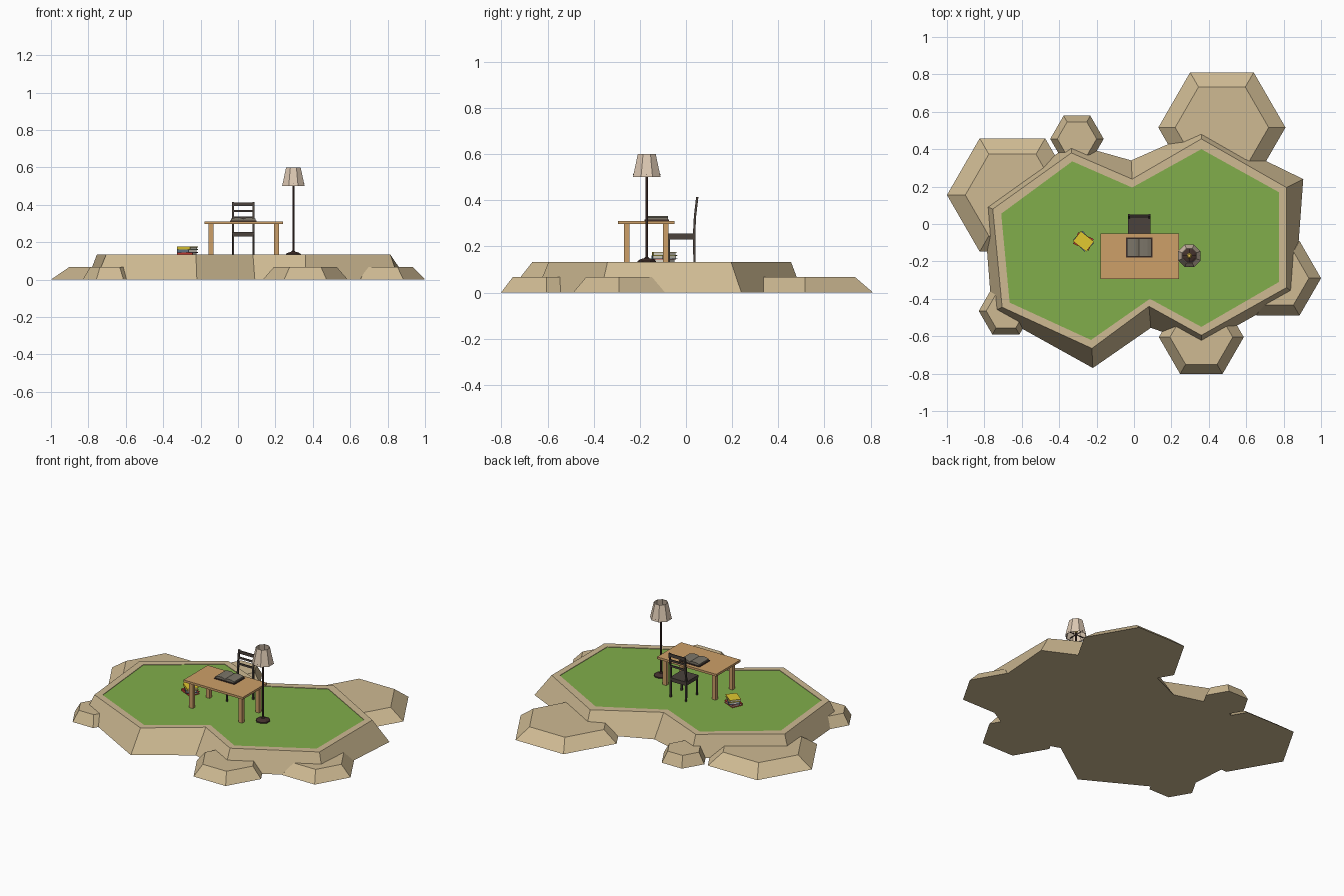
import bpy, bmesh
from math import cos, sin, pi, radians
from mathutils import Matrix, Vector

if "Cube" in bpy.data.objects:
    bpy.data.objects.remove(bpy.data.objects["Cube"])


def mat(name, r, g, b):
    m = bpy.data.materials.new(name)
    m.diffuse_color = (r, g, b, 1)
    m.use_nodes = True
    m.node_tree.nodes["Principled BSDF"].inputs["Base Color"].default_value = m.diffuse_color
    return m


STONE = mat("sandstone", .62, .49, .29)
GRASS = mat("grass", .22, .42, .07)
WOOD = mat("light_wood", .61, .35, .14)
DARK = mat("dark_wood", .07, .055, .045)
IRON = mat("dark_metal", .055, .03, .025)
SHADE = mat("lampshade_cloth", .72, .58, .45)
BULB = mat("bulb", .9, .62, .1)
PAPER = mat("paper", .75, .72, .62)
PAGE = mat("old_page", .2, .18, .14)
RED = mat("red_cover", .5, .04, .03)
BLUE = mat("blue_cover", .13, .2, .28)
YELLOW = mat("yellow_cover", .75, .58, .03)


def finish(name, bm, material):
    bmesh.ops.recalc_face_normals(bm, faces=bm.faces)
    me = bpy.data.meshes.new(name)
    bm.to_mesh(me)
    bm.free()
    me.materials.append(material)
    ob = bpy.data.objects.new(name, me)
    bpy.context.collection.objects.link(ob)
    return ob


def loft(name, rings, material, bottom=True, top=True):
    """Skin a list of equal-length rings of 3D points."""
    bm = bmesh.new()
    vs = [[bm.verts.new(p) for p in ring] for ring in rings]
    n = len(rings[0])
    for a, b in zip(vs, vs[1:]):
        for i in range(n):
            j = (i + 1) % n
            bm.faces.new((a[i], a[j], b[j], b[i]))
    if bottom:
        bm.faces.new(vs[0][::-1])
    if top:
        bm.faces.new(vs[-1])
    return finish(name, bm, material)


def circle(x, y, z, r, n, turn=0.0):
    return [(x + r * cos(turn + 2 * pi * i / n), y + r * sin(turn + 2 * pi * i / n), z) for i in range(n)]


def turned(name, x, y, profile, n, material, **caps):
    return loft(name, [circle(x, y, z, r, n, pi / n) for r, z in profile], material, **caps)


def box(name, c, size, material, rot=0.0, pivot=None):
    bm = bmesh.new()
    bmesh.ops.create_cube(bm, size=1, matrix=Matrix.Translation(c) @ Matrix.Diagonal((*size, 1)))
    if pivot:
        bmesh.ops.rotate(bm, verts=bm.verts, cent=pivot, matrix=Matrix.Rotation(rot, 3, 'Z'))
    return finish(name, bm, material)


# main plateau: foot, rim and grass outlines
base = [(-.335, .43), (-.015, .34), (.36, .505), (.905, .24), (.86, -.37),
        (.36, -.65), (.09, -.555), (-.22, -.77), (-.76, -.47), (-.805, .10)]
rim = [(-.335, .38), (-.01, .24), (.36, .455), (.815, .195), (.815, -.34),
       (.36, -.595), (.08, -.44), (-.225, -.665), (-.705, -.445), (-.755, .08)]
lawn = [(-.33, .335), (-.01, .195), (.36, .40), (.775, .17), (.775, -.31),
        (.36, -.55), (.085, -.40), (-.23, -.62), (-.665, -.42), (-.71, .055)]
G = .13
at = lambda pts, z: [(x, y, z) for x, y in pts]
loft("plateau", [at(base, 0), at(rim, .133), at(lawn, .133), at(lawn, G)], STONE, top=False)
loft("grass", [at(lawn, G)], GRASS, bottom=False)

# six-sided rock ledges around the plateau
for i, (x, y, r0, r1) in enumerate([(.47, .516, .34, .25), (-.65, .155, .35, .252),
                                    (-.305, .455, .143, .105), (-.685, -.465, .145, .105),
                                    (.36, -.605, .227, .168), (.77, -.29, .23, .165)]):
    loft(f"rock_ledge_{i + 1}", [circle(x, y, 0, r0, 6), circle(x, y, .067, r1, 6)], STONE)

# table
TX, TY = .03, -.172
box("table_top", (TX, TY, .304), (.42, .245, .014), WOOD)
for sx in (-1, 1):
    for sy in (-1, 1):
        box("table_leg", (TX + sx * .175, TY + sy * .085, (G + .298) / 2), (.026, .024, .298 - G), WOOD)

# chair, facing the table
CX = .028
box("chair_seat", (CX, -.02, .248), (.118, .122, .014), DARK)
for s in (-1, 1):
    x = CX + s * .054
    box("chair_front_leg", (x, -.074, (G + .242) / 2), (.009, .009, .242 - G), DARK)
    post = [(.037, G), (.035, .25), (.039, .33), (.049, .415)]
    loft("chair_back_post", [[(x - .005, y - .005, z), (x + .005, y - .005, z),
                              (x + .005, y + .005, z), (x - .005, y + .005, z)] for y, z in post], DARK)
    box("chair_side_apron", (x, -.02, .236), (.006, .1, .012), DARK)
for y in (-.074, .036):
    box("chair_cross_apron", (CX, y, .236), (.1, .006, .012), DARK)
for y, z, h in ((.047, .402, .02), (.043, .367, .012), (.039, .33, .012)):
    box("chair_back_slat", (CX, y, z), (.104, .006, h), DARK)

# open book on the table
BY = -.126
box("open_book_cover", (.028, BY, .3135), (.144, .106, .005), IRON)
side = [(0, .316), (.066, .316), (.066, .325), (.045, .331), (.02, .332), (0, .325)]
for s in (-1, 1):
    loft("open_book_pages", [[(.028 + s * u, BY + v, z) for u, z in side] for v in (-.048, .048)], PAGE)

# stack of closed books on the grass
SX, SY = -.27, -.093
for i, (cover, turn) in enumerate(((RED, -24), (BLUE, -48), (YELLOW, -38))):
    z, a, p = G + i * .0152, radians(turn), (SX, SY, 0)
    box("book_pages", (SX, SY, z + .0076), (.08, .06, .0105), PAPER, a, p)
    for dz in (.0015, .0137):
        box("book_cover", (SX, SY, z + dz), (.09, .068, .003), cover, a, p)
    box("book_spine", (SX, SY - .0325, z + .0076), (.09, .003, .0125), cover, a, p)

# floor lamp
LX, LY = .296, -.17
turned("lamp_base", LX, LY, [(.043, G), (.043, .137), (.03, .144), (.012, .149), (.007, .155)], 8, IRON)
turned("lamp_pole", LX, LY, [(.006, .15), (.006, .53)], 8, IRON)
turned("lamp_bulb", LX, LY, [(.007, .525), (.015, .545), (.015, .557), (.007, .57)], 8, BULB)
turned("lamp_shade", LX, LY, [(.061, .502), (.065, .50), (.042, .60), (.039, .60), (.061, .502)],
       8, SHADE, bottom=False, top=False)
for rot in (0, pi / 2):
    box("shade_spoke", (LX, LY, .512), (.118, .004, .004), IRON, rot, (LX, LY, .512))
